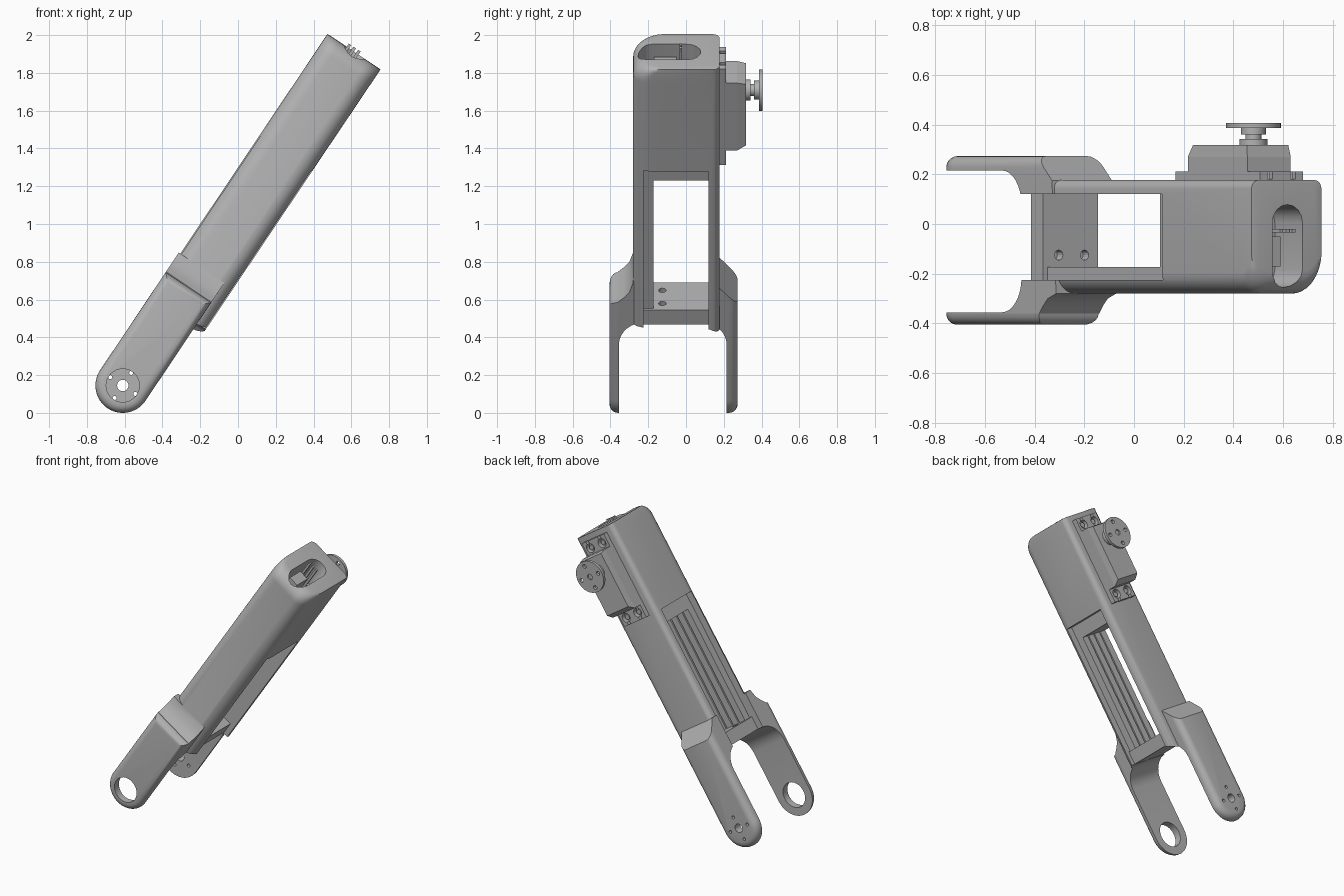
import bpy, bmesh, math
from math import sin, cos, pi

if "Cube" in bpy.data.objects:
    bpy.data.objects.remove(bpy.data.objects["Cube"])

# Arm frame: u runs along the arm from the pivot, y is across, v is the depth
A = math.radians(56.2)
PX, PZ = -0.61, 0.145

grey = bpy.data.materials.new("grey plastic")
grey.diffuse_color = (0.45, 0.45, 0.45, 1)
grey.use_nodes = True
grey.node_tree.nodes["Principled BSDF"].inputs["Base Color"].default_value = grey.diffuse_color


def world(p):
    u, y, v = p
    return (PX + cos(A) * u + sin(A) * v, y, PZ + sin(A) * u - cos(A) * v)


def loft(name, rings):
    """Closed solid skinned over rings of (u, y, v) points."""
    bm = bmesh.new()
    vs = [[bm.verts.new(world(p)) for p in r] for r in rings]
    n = len(rings[0])
    for a, b in zip(vs, vs[1:]):
        for i in range(n):
            j = (i + 1) % n
            bm.faces.new((a[i], a[j], b[j], b[i]))
    bm.faces.new(vs[0])
    bm.faces.new(vs[-1])
    bmesh.ops.recalc_face_normals(bm, faces=bm.faces)
    me = bpy.data.meshes.new(name)
    bm.to_mesh(me)
    bm.free()
    ob = bpy.data.objects.new(name, me)
    bpy.context.collection.objects.link(ob)
    me.materials.append(grey)
    return ob


def box(name, u0, u1, y0, y1, v0, v1):
    q = [(u0, v0), (u1, v0), (u1, v1), (u0, v1)]
    return loft(name, [[(u, y, v) for u, v in q] for y in (y0, y1)])


def disc(name, u, v, layers, n=32):
    """Turned part about the y direction; layers are (y, radius)."""
    return loft(name, [[(u + r * cos(2 * pi * i / n), y, v + r * sin(2 * pi * i / n))
                        for i in range(n)] for y, r in layers])


def boolean(ob, other, op='DIFFERENCE'):
    other.hide_render = True
    m = ob.modifiers.new("cut", 'BOOLEAN')
    m.operation, m.object, m.solver = op, other, 'EXACT'
    bpy.context.view_layer.objects.active = ob
    bpy.ops.object.modifier_apply(modifier=m.name)
    bpy.data.objects.remove(other)


def smooth(ob):
    bpy.ops.object.select_all(action='DESELECT')
    ob.select_set(True)
    bpy.context.view_layer.objects.active = ob
    bpy.ops.object.shade_smooth_by_angle(angle=math.radians(32))


def arc(cx, cy, r, a0, a1, n=8):
    return [(cx + r * cos(math.radians(a0 + (a1 - a0) * i / n)),
             cy + r * sin(math.radians(a0 + (a1 - a0) * i / n))) for i in range(n + 1)]


# Fork: stadium outlines stacked across y, with rounded outer rims
def stadium(y, r, end):
    return [(u, y, v) for u, v in arc(0, 0, r, 90, 270, 24)] + [(end, y, -r), (end, y, r)]


R, RIM = 0.145, 0.045
front_end = [(-0.36, 0.628), (-0.33, 0.655), (-0.30, 0.69), (-0.28, 0.75)]
rings = []
for k in range(6):
    t = k / 5 * pi / 2
    rings.append(stadium(-0.36 - RIM * cos(t), R - RIM * (1 - sin(t)), 0.58 + 0.045 * sin(t)))
rings += [stadium(y, R, e) for y, e in front_end]
rings += [stadium(0.175, R, 0.72)]
for k in range(6):
    t = k / 5 * pi / 2
    rings.append(stadium(0.228 + RIM * sin(t), R - RIM * (1 - cos(t)), 0.66 - 0.05 * sin(t)))
arm = loft("arm_housing", rings)


# Long housing: rounded rectangles along u, the front end edge rolled over
def section(u, y0, vmax, inset=0):
    y1, v0, v1 = 0.177 - inset, -0.135 + inset, vmax - inset
    a, b = 0.085, 0.035
    p = (arc(y1 - b, v1 - b, b, 0, 90, 5) + arc(y0 + a, v1 - a, a, 90, 180)
         + arc(y0 + a, v0 + a, a, 180, 270) + arc(y1 - b, v0 + b, b, 270, 360, 5))
    return [(u, y, v) for y, v in p]


END, ROLL = 2.15, 0.09
rings = [section(0.40, -0.28, 0.14), section(0.48, -0.28, 0.2)]
for k in range(8):
    t = k / 7 * pi / 2
    rings.append(section(END - ROLL + ROLL * sin(t), -0.28 + ROLL * (1 - cos(t)), 0.203,
                         0.012 * (k == 7)))
boolean(arm, loft("housing", rings), 'UNION')

# Round-cornered gap between the fork arms
gap = ([(-0.4, -0.355)] + arc(0.36, -0.215, 0.14, 270, 360)
       + arc(0.36, 0.075, 0.14, 0, 90) + [(-0.4, 0.215)])
boolean(arm, loft("gap", [[(u, y, v) for u, y in gap] for v in (-0.5, 0.5)]))

# Window through the housing
boolean(arm, box("window", 0.47, 1.5, -0.225, 0.12, -0.5, 0.5))

# Oblong cable opening in the end face
slot = arc(-0.182, 0.037, 0.073, 90, 270) + arc(0.005, 0.037, 0.073, -90, 90)
boolean(arm, loft("opening", [[(u, y, v) for y, v in slot] for u in (1.95, 2.3)]))

# Bearing hole in the front arm, hub and screw holes in the rear arm
boolean(arm, disc("bearing_hole", 0, 0, [(-0.5, 0.088), (-0.3, 0.088)]))
boolean(arm, disc("hub_hole", 0, 0, [(0.1, 0.03), (0.4, 0.03)]))
for k in range(4):
    boolean(arm, disc("screw_hole", 0.08 * cos(k * pi / 2), 0.08 * sin(k * pi / 2),
                      [(0.1, 0.011), (0.4, 0.011)], 12))
smooth(arm)

# Cross members closing the window at both ends
bar = box("lower_cross_member", 0.50, 0.59, -0.24, 0.13, -0.1, 0.165)
for v in (-0.025, 0.1):
    hole = [(-0.125 + y, v + w) for y, w in arc(0, 0, 0.02, 0, 337.5, 15)]
    boolean(bar, loft("hole", [[(u, y, w) for y, w in hole] for u in (0.55, 0.7)]))
box("upper_cross_member", 1.405, 1.51, -0.24, 0.13, -0.08, 0.15)

# Ribbed inner plate on the front wall
prof = [(-0.08, -0.24)]
for k in range(4):
    v = -0.08 + k * 0.06
    prof += [(v, -0.172), (v + 0.05, -0.172)]
    if k < 3:
        prof += [(v + 0.05, -0.2), (v + 0.06, -0.2)]
prof.append((0.15, -0.24))
loft("ribbed_plate", [[(u, y, v) for v, y in prof] for u in (0.56, 1.45)])

# Connector with pins inside the end opening
box("connector", 1.94, 2.08, -0.17, -0.05, -0.02, 0.05)
for v in (-0.005, 0.025, 0.055):
    box("connector_pin", 1.94, 2.17, -0.035, -0.02, v - 0.008, v + 0.008)

# Servo body with chamfered top
def plan(u0, u1, v0, v1, y):
    return [(u0, y, v0), (u1, y, v0), (u1, y, v1), (u0, y, v1)]


loft("servo_body", [plan(1.59, 2.02, -0.07, 0.14, 0.15), plan(1.59, 2.02, -0.07, 0.14, 0.27),
                    plan(1.62, 2.01, -0.065, 0.135, 0.317)])

# Servo mounting ears, each with two open screw slots
for u0, u1, side in ((1.50, 1.60, -1), (2.01, 2.11, 1)):
    ear = box("servo_ear", u0, u1, 0.165, 0.212, -0.07, 0.14)
    mid = (u0 + u1) / 2
    for v in (-0.02, 0.09):
        boolean(ear, disc("hole", mid, v, [(0.18, 0.032), (0.3, 0.032)], 20))
        e = sorted((mid, mid + side * 0.1))
        boolean(ear, box("notch", e[0], e[1], 0.18, 0.3, v - 0.012, v + 0.012))
        disc("servo_screw", mid, v, [(0.17, 0.018), (0.2, 0.018)], 12)

# Output shaft and horn disc with holes
HU, HV = 1.906, 0.036
smooth(disc("servo_shaft", HU, HV, [(0.30, 0.056), (0.342, 0.056), (0.342, 0.032), (0.36, 0.032),
                                    (0.36, 0.05), (0.39, 0.05)]))
horn = disc("servo_horn", HU, HV, [(0.386, 0.11), (0.406, 0.11)], 40)
boolean(horn, disc("hole", HU, HV, [(0.395, 0.02), (0.5, 0.02)], 16))
for k in range(4):
    boolean(horn, disc("hole", HU + 0.078 * cos(k * pi / 2), HV + 0.078 * sin(k * pi / 2),
                       [(0.3, 0.014), (0.5, 0.014)], 12))
smooth(horn)
